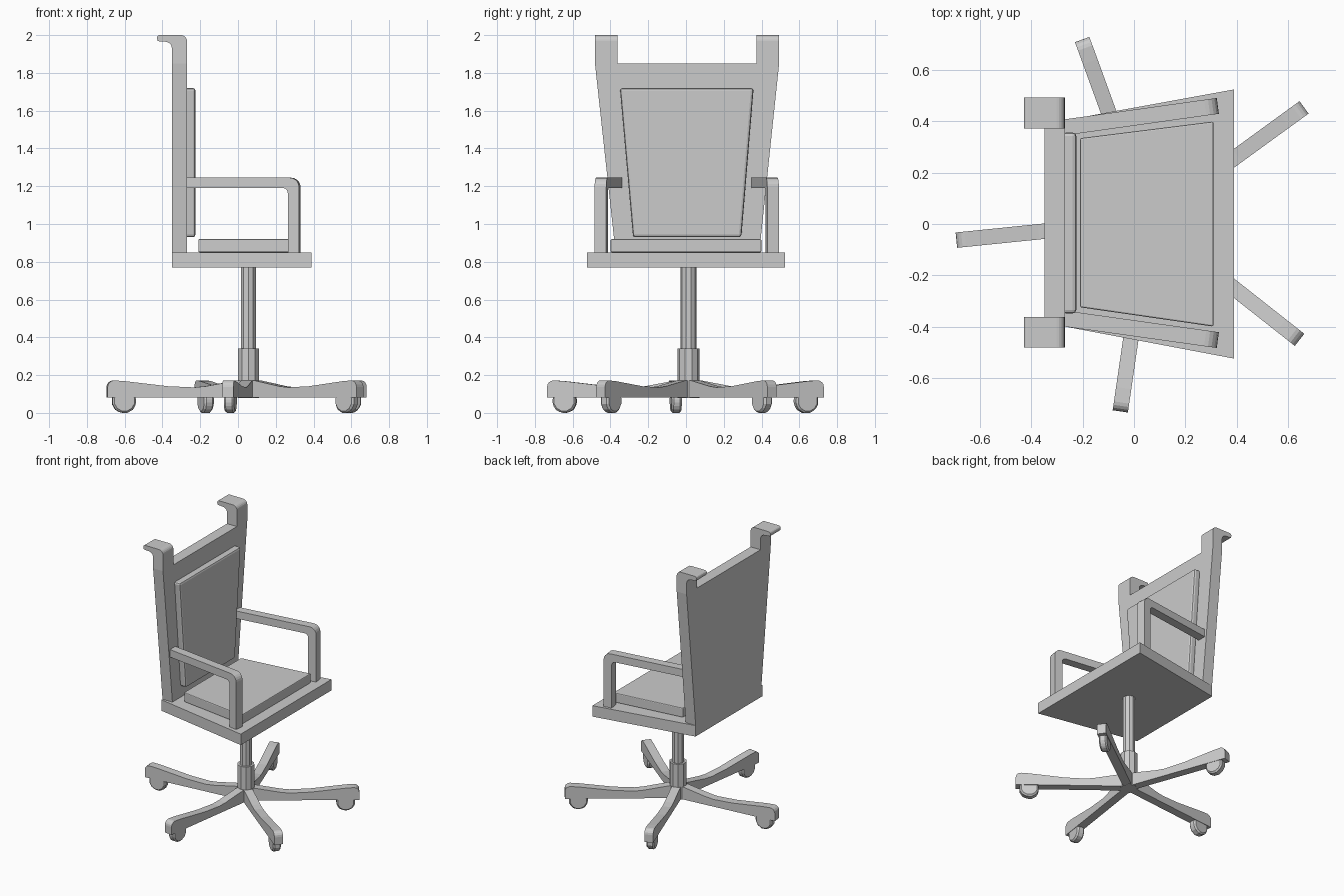
import bpy, bmesh, math
from mathutils import Vector, Matrix

if "Cube" in bpy.data.objects:
    bpy.data.objects.remove(bpy.data.objects["Cube"])

CENTRE = Vector((0.055, 0.013, 0))   # axis of the swivel column


def prism(name, pts, vec, matrix=None, bevel=0, segs=2):
    """Extrude a planar outline along vec."""
    bm = bmesh.new()
    face = bm.faces.new([bm.verts.new(p) for p in pts])
    ext = bmesh.ops.extrude_face_region(bm, geom=[face])
    verts = [g for g in ext["geom"] if isinstance(g, bmesh.types.BMVert)]
    bmesh.ops.translate(bm, verts=verts, vec=vec)
    if matrix:
        bm.transform(matrix)
    bmesh.ops.recalc_face_normals(bm, faces=bm.faces)
    mesh = bpy.data.meshes.new(name)
    bm.to_mesh(mesh)
    bm.free()
    ob = bpy.data.objects.new(name, mesh)
    bpy.context.collection.objects.link(ob)
    if bevel:
        mod = ob.modifiers.new("soft_edges", "BEVEL")
        mod.width, mod.segments = bevel, segs
        mod.limit_method = 'ANGLE'
    return ob


def xz(pts, y):
    return [(x, y, z) for x, z in pts]


def arc(cx, cz, r, a0, a1, n=5):
    """Points of a rounded corner, angles in degrees."""
    return [(cx + r * math.cos(math.radians(a0 + (a1 - a0) * i / n)),
             cz + r * math.sin(math.radians(a0 + (a1 - a0) * i / n))) for i in range(n + 1)]


def circle(cx, cy, r, n):
    return [(cx + r * math.cos(2 * math.pi * (i + .5) / n),
             cy + r * math.sin(2 * math.pi * (i + .5) / n)) for i in range(n)]


# Seat board
prism("seat_board", [(-0.35, -0.385, 0.77), (0.39, -0.525, 0.77),
                     (0.39, 0.525, 0.77), (-0.35, 0.39, 0.77)], (0, 0, 0.08))

# Seat cushion
prism("seat_cushion", [(-0.21, -0.325, 0.85), (0.31, -0.40, 0.85),
                       (0.31, 0.40, 0.85), (-0.21, 0.335, 0.85)], (0, 0, 0.07), bevel=0.006)

# Backrest frame, flaring upwards
prism("back_frame", [(-0.35, y, z) for y, z in
                     [(-0.373, 0.85), (0.388, 0.85), (0.493, 1.85), (-0.482, 1.85)]], (0.08, 0, 0))

# Back cushion
prism("back_cushion", [(-0.28, y, z) for y, z in
                       [(-0.28, 0.93), (0.293, 0.93), (0.358, 1.72), (-0.35, 1.72)]],
      (0.055, 0, 0), bevel=0.014)

# Post tops curling backwards
curl = ([(-0.35, 1.85), (-0.27, 1.85)] + arc(-0.302, 1.968, 0.032, 0, 90)
        + arc(-0.415, 1.985, 0.015, 90, 180, 3) + [(-0.425, 1.968)]
        + arc(-0.385, 1.93, 0.035, 90, 0))
for side, y in (("right", -0.482), ("left", 0.373)):
    prism("post_top_" + side, xz(curl, y), (0, 0.12, 0))

# Armrests: bent bar, splayed outwards to the front
arm = ([(-0.015, 1.19)] + arc(0.518, 1.165, 0.025, 90, 0, 4)
       + [(0.543, 0.85), (0.603, 0.85)] + arc(0.553, 1.195, 0.05, 0, 90) + [(-0.015, 1.245)])
for side, s in (("right", -1), ("left", 1)):
    m = (Matrix.Translation((-0.27, 0.004 + s * 0.373, 0))
         @ Matrix.Rotation(s * math.radians(8), 4, 'Z'))
    prism("armrest_" + side, xz(arm, -0.031), (0, 0.062, 0), m)

# Swivel column and its sleeve
for name, r, z0, z1 in (("column", 0.042, 0.30, 0.78), ("column_sleeve", 0.058, 0.08, 0.34)):
    prism(name, [(x, y, z0) for x, y in circle(CENTRE.x, CENTRE.y, r, 10)], (0, 0, z1 - z0))

# Five star legs with casters
leg = ([(0, 0.082), (0.752, 0.082)] + arc(0.717, 0.137, 0.035, 0, 90, 4)
       + [(0.66, 0.168), (0.43, 0.141), (0.29, 0.135), (0.23, 0.141), (0.06, 0.172), (0, 0.175)])
for i, ang in enumerate((36, 110, 185.8, 261.7, -38.2)):
    m = Matrix.Translation(CENTRE) @ Matrix.Rotation(math.radians(ang), 4, 'Z')
    prism(f"base_leg_{i + 1}", xz(leg, -0.03), (0, 0.06, 0), m)
    prism(f"caster_{i + 1}", xz(circle(0.662, 0.063, 0.065, 12), -0.027), (0, 0.054, 0), m,
          bevel=0.01, segs=1)
